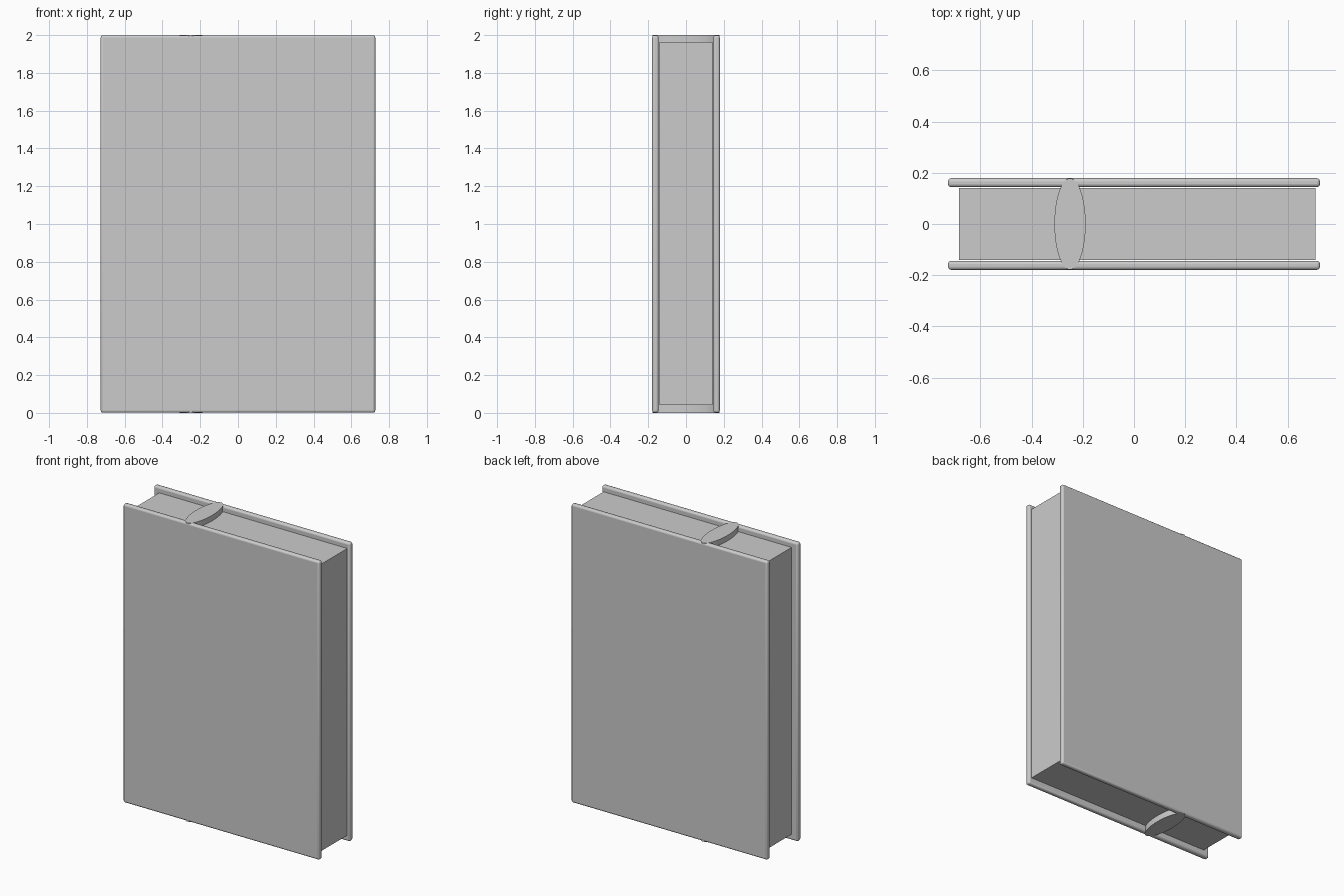
import bpy
import math

if "Cube" in bpy.data.objects:
    bpy.data.objects.remove(bpy.data.objects["Cube"])


def box(name, lo, hi, bevel=0.0):
    size = [h - l for l, h in zip(lo, hi)]
    bpy.ops.mesh.primitive_cube_add(size=1, location=[(l + h) / 2 for l, h in zip(lo, hi)])
    ob = bpy.context.object
    ob.name = name
    ob.scale = size
    bpy.ops.object.transform_apply(location=False, rotation=False, scale=True)
    if bevel:
        mod = ob.modifiers.new("rounded_edges", 'BEVEL')
        mod.width = bevel
        mod.segments = 3
        bpy.ops.object.shade_smooth_by_angle(angle=math.radians(35))
    return ob


# Front and back cover boards with softly rounded edges
for name, y0, y1 in (("front_cover", -0.179, -0.1445), ("back_cover", 0.1445, 0.179)):
    box(name, (-0.727, y0, 0.001), (0.727, y1, 1.999), bevel=0.012)

# Page block, slightly inset and shifted towards the open edge
box("page_block", (-0.683, -0.1415, 0.042), (0.71, 0.1415, 1.963))

# Elliptical spine column running the full height through the pages
bpy.ops.mesh.primitive_cylinder_add(vertices=64, radius=1, depth=2, location=(-0.25, 0, 1))
spine = bpy.context.object
spine.name = "spine_insert"
spine.scale = (0.061, 0.1785, 1)
bpy.ops.object.transform_apply(location=False, rotation=False, scale=True)
bpy.ops.object.shade_smooth_by_angle(angle=math.radians(35))
